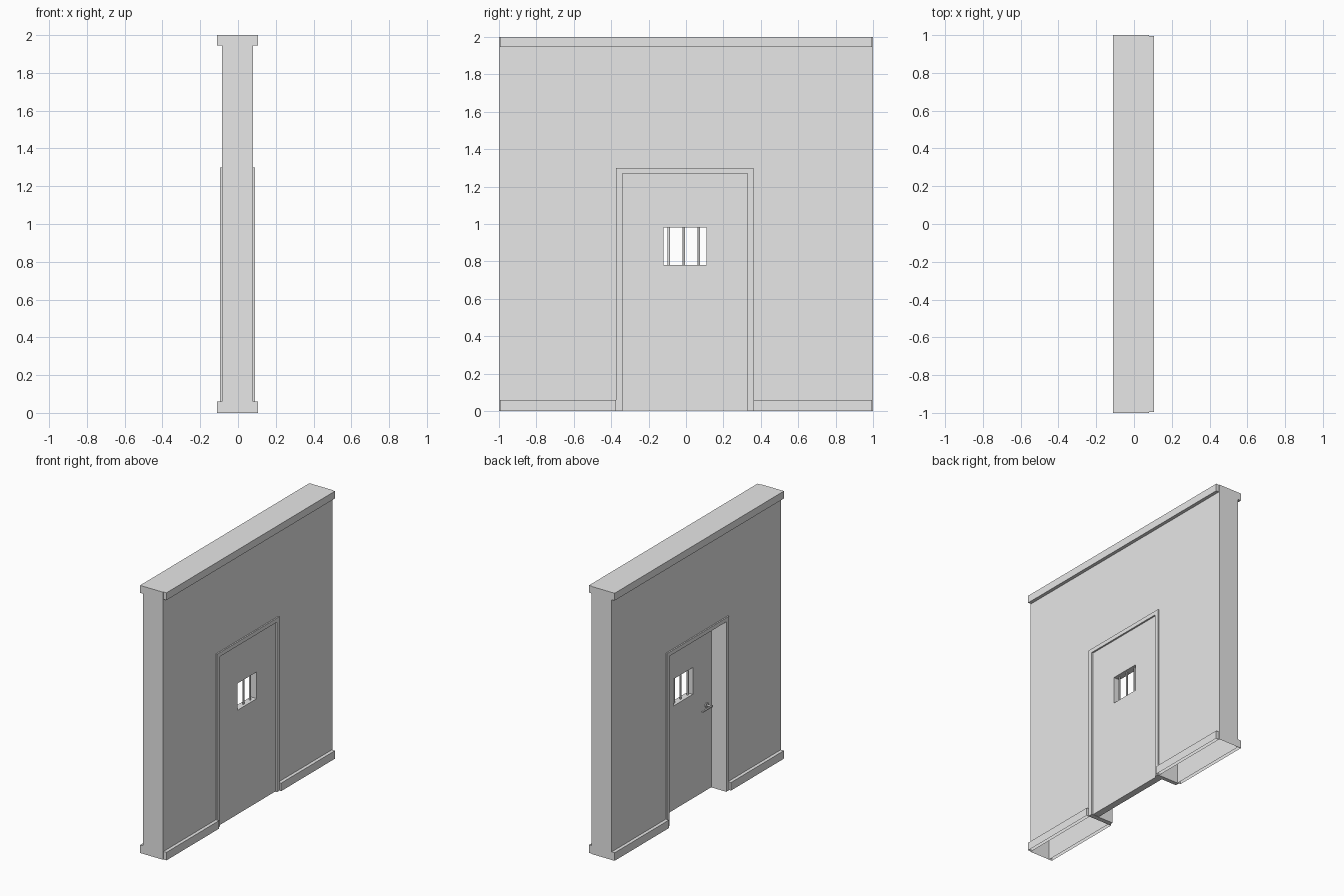
import bpy, bmesh
from mathutils import Vector

cube = bpy.data.objects.get("Cube")
if cube:
    bpy.data.objects.remove(cube, do_unlink=True)

# One plain grey for everything
grey = bpy.data.materials.new("plain_grey")
grey.use_nodes = True
grey.diffuse_color = (0.8, 0.8, 0.8, 1)
grey.node_tree.nodes["Principled BSDF"].inputs["Base Color"].default_value = (0.8, 0.8, 0.8, 1)


def finish(name, bm, open_bottom=False):
    bmesh.ops.recalc_face_normals(bm, faces=bm.faces[:])
    if open_bottom:
        floor = [f for f in bm.faces if all(abs(v.co.z) < 1e-4 for v in f.verts)]
        bmesh.ops.delete(bm, geom=floor, context='FACES')
    mesh = bpy.data.meshes.new(name)
    bm.to_mesh(mesh)
    bm.free()
    mesh.materials.append(grey)
    obj = bpy.data.objects.new(name, mesh)
    bpy.context.collection.objects.link(obj)
    return obj


def slab(name, outline, x0, x1, open_bottom=False):
    """Extrude a (y, z) outline from x0 to x1."""
    bm = bmesh.new()
    face = bm.faces.new([bm.verts.new((x0, y, z)) for y, z in outline])
    grown = bmesh.ops.extrude_face_region(bm, geom=[face], use_keep_orig=True)
    moved = [g for g in grown["geom"] if isinstance(g, bmesh.types.BMVert)]
    bmesh.ops.translate(bm, vec=(x1 - x0, 0, 0), verts=moved)
    return finish(name, bm, open_bottom)


def rect(y0, y1, z0, z1):
    return [(y0, z0), (y1, z0), (y1, z1), (y0, z1)]


def arch(y0, y1, top, in0, in1, in_top):
    """Outline of an upside-down U."""
    return [(y0, 0), (y0, top), (y1, top), (y1, 0),
            (in1, 0), (in1, in_top), (in0, in_top), (in0, 0)]


def rod(name, start, end, radius, sides=12):
    start, end = Vector(start), Vector(end)
    axis = end - start
    bm = bmesh.new()
    bmesh.ops.create_cone(bm, cap_ends=True, segments=sides, radius1=radius,
                          radius2=radius, depth=axis.length)
    bmesh.ops.rotate(bm, verts=bm.verts[:], matrix=axis.to_track_quat('Z', 'Y').to_matrix())
    bmesh.ops.translate(bm, verts=bm.verts[:], vec=(start + end) / 2)
    obj = finish(name, bm)
    bpy.ops.object.select_all(action='DESELECT')
    obj.select_set(True)
    bpy.context.view_layer.objects.active = obj
    bpy.ops.object.shade_smooth_by_angle()


# Hollow wall with doorway, and the casing around it
BACK, FRONT = -0.085, 0.08
slab("wall", arch(-1, 1, 1.96, -0.36, 0.345, 1.285), BACK, FRONT, True)
slab("door_frame", arch(-0.375, 0.36, 1.30, -0.34, 0.33, 1.27), -0.095, 0.09)

# Crown moulding
slab("crown", rect(-1, 1, 1.945, 2), -0.11, FRONT)
slab("crown_lip", rect(-0.995, 0.995, 1.945, 2), FRONT, 0.105)

# Baseboards on both faces, either side of the doorway
for side, x0, x1, end in (("back", -0.11, BACK, 1), ("front", FRONT, 0.105, 0.995)):
    slab(side + "_baseboard_a", rect(-end, -0.375, 0, 0.06), x0, x1, True)
    slab(side + "_baseboard_b", rect(0.36, end, 0, 0.06), x0, x1, True)

# Door leaf with a window opening
DOOR_BACK, DOOR_FRONT = 0.028, 0.078
outer = rect(-0.34, 0.33, 0.002, 1.27)
inner = rect(-0.12, 0.11, 0.78, 0.98)
bm = bmesh.new()
loops = [[bm.verts.new((x, y, z)) for y, z in ring]
         for x, ring in ((DOOR_BACK, outer), (DOOR_FRONT, outer),
                         (DOOR_FRONT, inner), (DOOR_BACK, inner))]
for k in range(4):
    a, b = loops[k], loops[(k + 1) % 4]
    for i in range(4):
        j = (i + 1) % 4
        bm.faces.new((a[i], a[j], b[j], b[i]))
finish("door", bm)

# Window bars
middle = (DOOR_BACK + DOOR_FRONT) / 2
for n, y in enumerate((-0.092, -0.012, 0.068)):
    rod(f"window_bar_{n + 1}", (middle, y, 0.775), (middle, y, 0.985), 0.007)

# Lever handle on the recessed side
rod("handle_rose", (DOOR_BACK, -0.28, 0.64), (0.02, -0.28, 0.64), 0.018, 16)
rod("handle_stem", (0.022, -0.28, 0.64), (-0.02, -0.28, 0.64), 0.007)
rod("handle_lever", (-0.015, -0.29, 0.64), (-0.015, -0.17, 0.64), 0.007)
